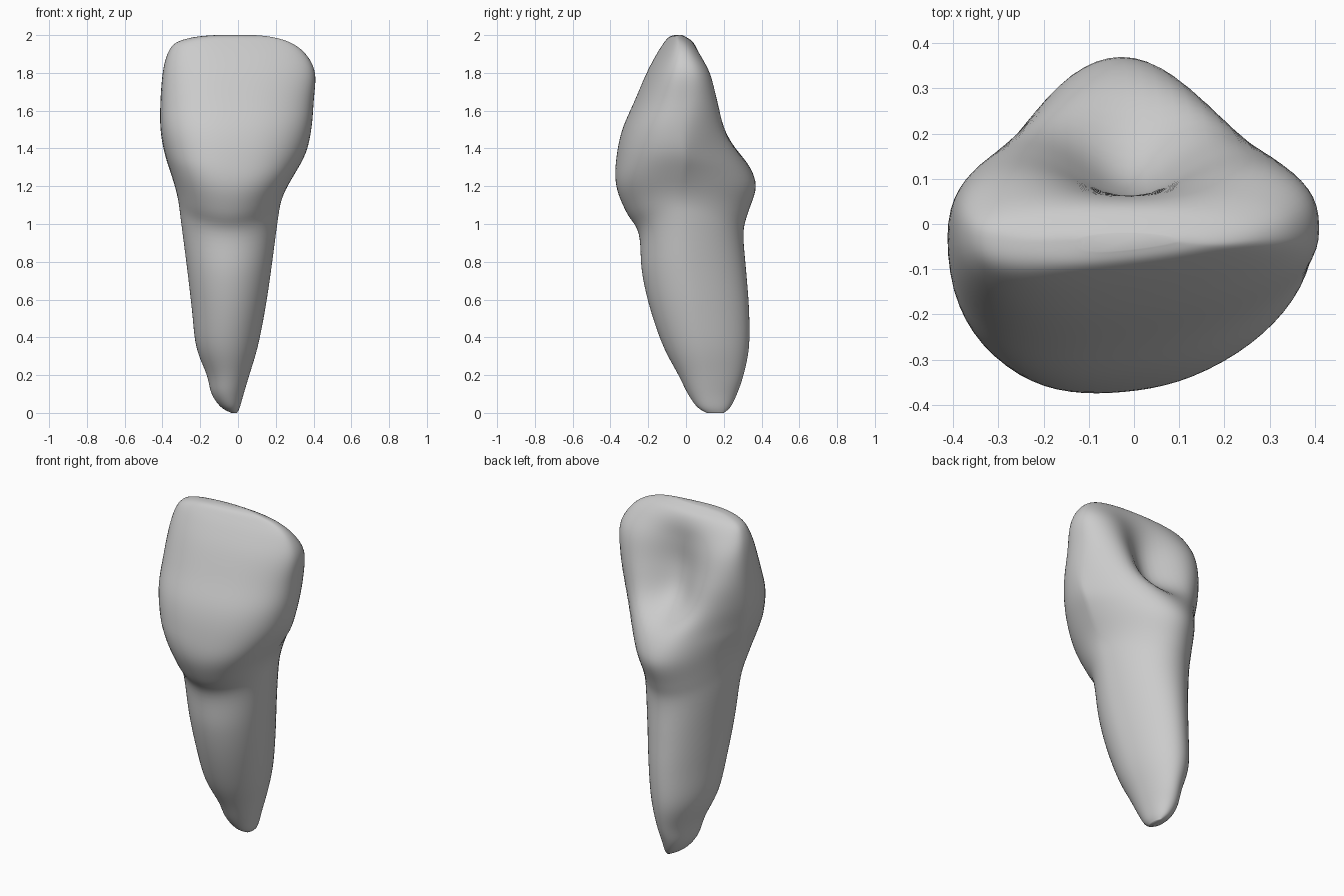
import bpy, bmesh, math

cube = bpy.data.objects.get("Cube")
if cube:
    bpy.data.objects.remove(cube, do_unlink=True)

# Cross-sections: height, right x, left x, front y, back y, hollow depth, back taper
SECTIONS = [
    (0, -.035, -.005, .11, .2, 0, .5),
    (.03, -.09, .01, .06, .235, 0, .5),
    (.1, -.14, .03, .01, .27, 0, .55),
    (.2, -.165, .06, -.04, .305, 0, .6),
    (.35, -.222, .105, -.12, .335, 0, .6),
    (.55, -.245, .145, -.19, .335, 0, .65),
    (.75, -.27, .177, -.235, .32, 0, .65),
    (.95, -.302, .21, -.25, .305, 0, .65),
    (1.06, -.32, .235, -.315, .33, 0, .7),
    (1.2, -.355, .3, -.367, .375, 0, .95),
    (1.35, -.39, .36, -.362, .345, .04, .95),
    (1.5, -.412, .39, -.33, .285, .17, .65),
    (1.65, -.412, .402, -.265, .235, .175, .45),
    (1.8, -.4, .41, -.2, .18, .12, .38),
    (1.9, -.375, .36, -.145, .11, .05, .4),
    (1.96, -.33, .28, -.105, .05, .01, .45),
    (1.99, -.23, .18, -.08, 0, 0, .5),
    (2, -.12, .09, -.055, -.02, 0, .5),
]
SIDES = 72
STEPS = 6


def spline(a, b, c, d, t):
    """Smooth curve from b to c."""
    return b + t / 2 * (c - a + t * (2*a - 5*b + 4*c - d + t * (3*(b - c) + d - a)))


def smooth_sections(rows):
    for i in range(len(rows) - 1):
        four = [rows[max(0, min(len(rows) - 1, i + k))] for k in (-1, 0, 1, 2)]
        for s in range(STEPS):
            yield [spline(*col, s / STEPS) for col in zip(*four)]
    yield rows[-1]


def ring(bm, z, right, left, front, back, hollow, taper):
    """One closed outline: full front face, tapered back with a scooped hollow."""
    crown = max(0, min(1, (z - 1) / .3))
    mid_y = front + (back - front) * (.42 + .08 * crown)
    front_round = 2 + .5 * crown
    arch = .08 * math.exp(-((z - 1.08) / .25)**2)
    verts = []
    for k in range(SIDES):
        a = math.tau * k / SIDES
        u = math.cos(a)
        x = (left + right) / 2 + (left - right) / 2 * u
        if math.sin(a) < 0:
            bulge = max(0, 1 - abs(u)**front_round)**(1 / front_round)
            y = mid_y - (mid_y - front) * bulge + .11 * crown * x * bulge
        else:
            bulge = max(0, 1 - u * u)**taper
            width = .13 + .2 * max(0, z - 1.4)
            y = mid_y + (back - mid_y) * bulge
            y -= max(0, hollow) * math.exp(-((x + .01) / width)**2) * bulge
        # The neck line climbs towards the sides
        verts.append(bm.verts.new((x, y, z + arch * u * u)))
    return verts


# Loft the tooth from root tip to biting edge
bm = bmesh.new()
rings = [ring(bm, *row) for row in smooth_sections(SECTIONS)]
for low, high in zip(rings, rings[1:]):
    for k in range(SIDES):
        n = (k + 1) % SIDES
        bm.faces.new((low[k], low[n], high[n], high[k]))
bm.faces.new(rings[0][::-1])
bm.faces.new(rings[-1])

# Soften the crown and root surfaces together
for _ in range(4):
    bmesh.ops.smooth_vert(bm, verts=[v for r in rings[2:-2] for v in r], factor=.5,
                          use_axis_x=True, use_axis_y=True, use_axis_z=True)
bmesh.ops.recalc_face_normals(bm, faces=bm.faces)
mesh = bpy.data.meshes.new("tooth")
bm.to_mesh(mesh)
bm.free()
tooth = bpy.data.objects.new("tooth", mesh)
bpy.context.collection.objects.link(tooth)

# Plain grey enamel
enamel = bpy.data.materials.new("enamel_grey")
enamel.use_nodes = True
colour = (.6, .6, .6, 1)
enamel.diffuse_color = colour
enamel.node_tree.nodes["Principled BSDF"].inputs["Base Color"].default_value = colour
mesh.materials.append(enamel)
mesh.shade_smooth()
